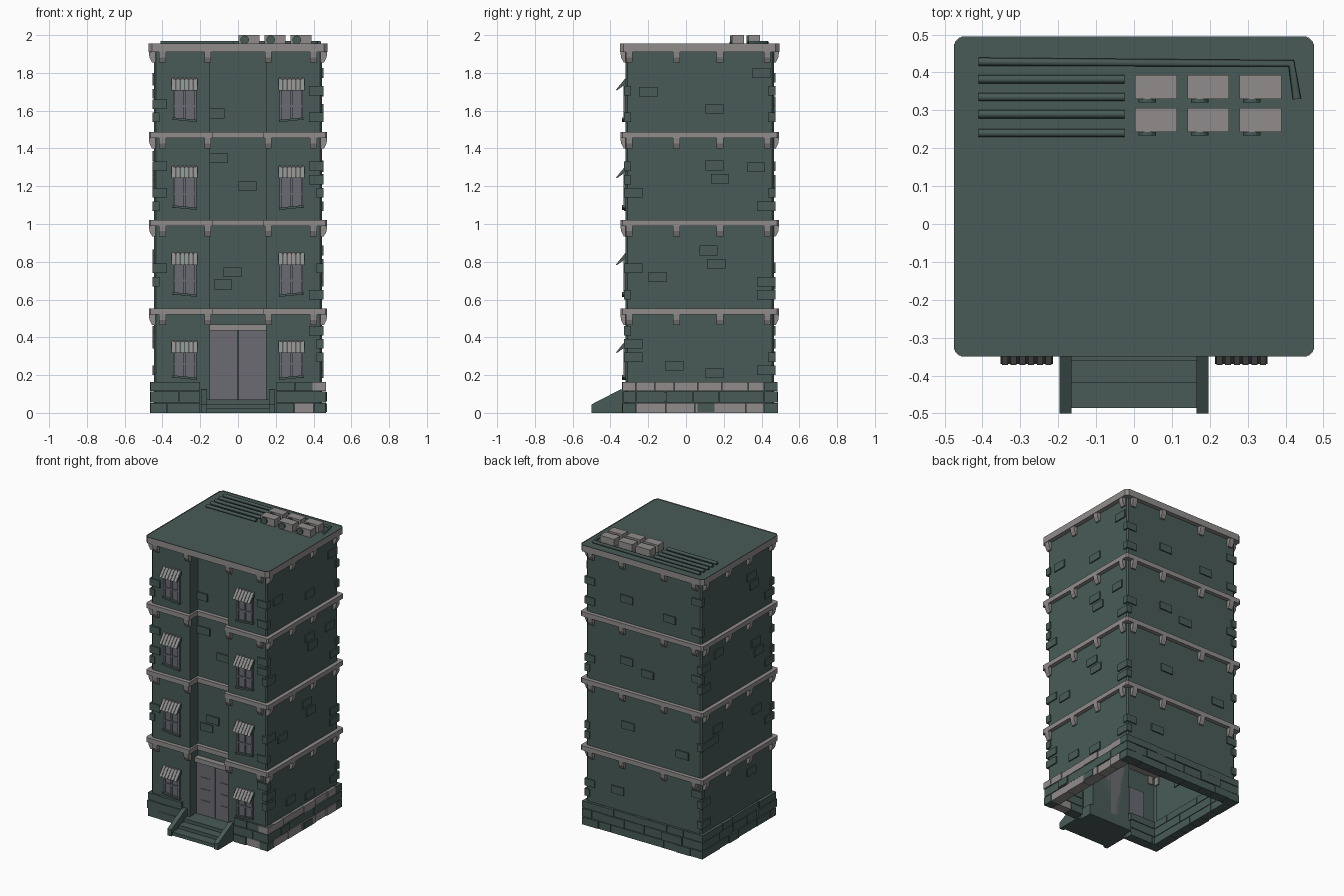
import bpy, bmesh, math, random
from mathutils import Matrix, Vector

random.seed(4)
if "Cube" in bpy.data.objects:
    bpy.data.objects.remove(bpy.data.objects["Cube"])


def material(name, r, g, b):
    m = bpy.data.materials.new(name)
    m.use_nodes = True
    m.diffuse_color = (r, g, b, 1)
    m.node_tree.nodes["Principled BSDF"].inputs["Base Color"].default_value = (r, g, b, 1)
    return m


GREEN = material("dark green stone", 0.065, 0.105, 0.095)
TRIM = material("warm grey trim", 0.28, 0.265, 0.26)
DOOR = material("door grey", 0.15, 0.147, 0.17)
GLASS = material("window grey", 0.14, 0.145, 0.17)


def finish(name, bm, mat):
    bmesh.ops.recalc_face_normals(bm, faces=bm.faces)
    mesh = bpy.data.meshes.new(name)
    bm.to_mesh(mesh)
    bm.free()
    mesh.materials.append(mat)
    ob = bpy.data.objects.new(name, mesh)
    bpy.context.collection.objects.link(ob)
    return ob


def add_box(bm, x0, x1, y0, y1, z0, z1):
    mid = Vector(((x0 + x1) / 2, (y0 + y1) / 2, (z0 + z1) / 2))
    size = Matrix.Diagonal((x1 - x0, y1 - y0, z1 - z0, 1))
    return bmesh.ops.create_cube(bm, size=1, matrix=Matrix.Translation(mid) @ size)["verts"]


def boxes(name, items, mat):
    bm = bmesh.new()
    for b in items:
        add_box(bm, *b)
    return finish(name, bm, mat)


def add_prism(bm, low, high, bottom=True):
    """Join two matching 3D outlines; leave the first one open if asked."""
    a = [bm.verts.new(p) for p in low]
    b = [bm.verts.new(p) for p in high]
    for i in range(len(a)):
        j = (i + 1) % len(a)
        bm.faces.new((a[i], a[j], b[j], b[i]))
    bm.faces.new(b)
    if bottom:
        bm.faces.new(a[::-1])


def slab(name, outline, z0, z1, mat, bottom=True):
    bm = bmesh.new()
    add_prism(bm, [(x, y, z0) for x, y in outline], [(x, y, z1) for x, y in outline], bottom)
    return finish(name, bm, mat)


W, F, B, R = 0.445, -0.32, 0.465, -0.23   # half width, front, back, recess wall
NOTCH = 0.148


def footprint(o, c=0.01):
    n = NOTCH - o / 2
    w, f, b = W + o, F - o, B + o
    return [(-w + c, f), (-n, f), (-n, R - o), (n, R - o), (n, f), (w - c, f), (w, f + c),
            (w, b - c), (w - c, b), (-w + c, b), (-w, b - c), (-w, f + c)]


def octagon(o, c):
    return [p for i, p in enumerate(footprint(o, c)) if i not in (1, 2, 3, 4)]


# Main shell, open underneath, and the floor ledges
slab("building_walls", footprint(0), 0.0, 1.93, GREEN, False)
LEVELS = (0.52, 0.99, 1.455)
for i, z in enumerate(LEVELS):
    slab("floor_ledge_%d" % (i + 1), footprint(0.027), z, z + 0.032, TRIM)

# Roof cornice with a raised rim around the flat roof
bm = bmesh.new()
add_prism(bm, [(x, y, 1.91) for x, y in octagon(0.03, 0.02)],
          [(x, y, 1.955) for x, y in octagon(0.03, 0.02)])
top = max(bm.faces, key=lambda f: f.calc_center_median().z)
bmesh.ops.inset_region(bm, faces=[top], thickness=0.018)
bmesh.ops.translate(bm, verts=top.verts, vec=(0, 0, -0.006))
top.material_index = 1
roof = finish("roof_cornice", bm, TRIM)
roof.data.materials.append(GREEN)

# Tapered corbels under every ledge
bm = bmesh.new()
SIDES = [(0, -1), (0, 1), (1, 0), (-1, 0)]
for z in LEVELS + (1.91,):
    for nx, ny in SIDES:
        for t in ((-0.40, -0.16, 0.16, 0.40) if ny else (-0.30, -0.05, 0.18, 0.43)):
            def at(along, out, h):
                if ny:
                    return (t + along, (F - out) if ny < 0 else (B + out), z - h)
                return (nx * (W + out), t + along, z - h)
            side = [(-0.01, 0), (0.027, 0), (0.024, 0.028), (0.01, 0.055), (-0.01, 0.055)]
            add_prism(bm, [at(-0.018, o, h) for o, h in side], [at(0.018, o, h) for o, h in side])
finish("corbels", bm, TRIM)

# Scattered wall bricks: (position along wall, height)
BRICKS = {
    "front": [(-0.12, 1.585), (-0.03, 0.745), (-0.08, 0.68), (-0.1, 1.35), (0.05, 1.2)],
    "right": [(-0.06, 0.25), (0.15, 0.21), (-0.15, 0.72), (0.12, 0.86), (0.16, 0.79), (0.15, 1.31),
              (0.18, 1.24), (0.37, 1.3), (-0.2, 1.7), (0.15, 1.61), (0.4, 1.8)],
    "left": [(0.28, 1.36), (-0.13, 1.28), (-0.16, 1.21), (-0.08, 1.76), (-0.11, 1.69), (0.29, 0.84),
             (0.33, 0.77), (-0.14, 0.81), (-0.08, 0.4)],
    "back": [(0.13, 1.65), (0.13, 1.22), (-0.03, 1.17), (0.12, 0.77), (-0.3, 0.68), (-0.2, 1.6), (0.2, 0.3)],
}
P, L, H = 0.008, 0.048, 0.026
for wall, spots in BRICKS.items():
    items = []
    for t, z in spots:
        if wall == "front":
            items.append((t - L, t + L, R - P, R + P, z - H, z + H))
        elif wall == "back":
            items.append((t - L, t + L, B - P, B + P, z - H, z + H))
        else:
            x = W if wall == "right" else -W
            items.append((x - P, x + P, t - L, t + L, z - H, z + H))
    boxes(wall.replace("right", "left_side").replace("left_side" if wall == "left" else "left", "right_side"
          if wall == "left" else "left") + "_wall_bricks", items, GREEN)

# Corner bricks, alternately long on one face and on the other
items = []
for sx in (-1, 1):
    for y, inward in ((F, 1), (B, -1)):
        for base in (0.2, 0.6, 1.07, 1.54):
            for k in range(4):
                if random.random() < 0.4:
                    continue
                z = base + k * 0.07
                lx, ly = random.choice(((0.07, 0.03), (0.03, 0.09)))
                xs = sorted((sx * (W + P), sx * (W - lx)))
                ys = sorted((y - inward * P, y + inward * ly))
                items.append((*xs, *ys, z, z + 0.05))
boxes("corner_bricks", items, GREEN)

# Stone base of three brick rows, with pale courses on the left side
ROWS = ((0.0, 0.052), (0.056, 0.112), (0.116, 0.163))
green, pale = [], []
X, YF, YB, D = W + 0.02, F - 0.017, B + 0.02, 0.07
for r, (z0, z1) in enumerate(ROWS):
    for start, end, kind in ((-X, -0.2, "f"), (0.2, X, "f"), (-X, X, "b"),
                             (YF + D, YB - D, "l"), (YF + D, YB - D, "r")):
        t = start
        while t < end - 0.001:
            stop = min(end, t + random.uniform(0.09, 0.16))
            if end - stop < 0.05:
                stop = end
            j = random.uniform(-0.006, 0.002)
            a, b = t + 0.001, stop - 0.001
            block = {"f": (a, b, YF - j, YF + D, z0, z1), "b": (a, b, YB - D, YB + j, z0, z1),
                     "r": (X - D, X + j, a, b, z0, z1), "l": (-X - j, -X + D, a, b, z0, z1)}[kind]
            light = (kind == "r" and r != 1) or (kind == "f" and random.random() < 0.1)
            (pale if light else green).append(block)
            t = stop
green += [(X, X + 0.005, -0.19, -0.1, 0.06, 0.11), (X, X + 0.005, 0.06, 0.15, 0.005, 0.05)]
pale.append((X - D, X + 0.002, YF, YF + D, 0.117, 0.162))
boxes("base_bricks", green, GREEN)
boxes("pale_base_bricks", pale, TRIM)

# Entrance stairs with sloped side walls
boxes("entrance_steps", [(-0.17, 0.17, y, R, z, z + 0.024) for y, z in
                         ((-0.485, 0.0), (-0.42, 0.024), (-0.36, 0.048))], GREEN)
bm = bmesh.new()
for s in (-1, 1):
    side = [(-0.5, 0), (F, 0), (F, 0.125), (-0.345, 0.125), (-0.5, 0.045)]
    add_prism(bm, [(s * 0.165, y, z) for y, z in side], [(s * 0.196, y, z) for y, z in side])
finish("stair_side_walls", bm, GREEN)

# Double door, lintel and small hinge strips
boxes("double_door", [(-0.147, -0.002, R - 0.02, R, 0.07, 0.437),
                      (0.002, 0.147, R - 0.02, R, 0.07, 0.437)], DOOR)
boxes("door_lintel", [(-0.153, 0.147, R - 0.04, R, 0.437, 0.468)], TRIM)
boxes("door_strips", [(s * 0.075 - 0.035, s * 0.075 + 0.035, R - 0.024, R - 0.01, z, z + 0.006)
                      for s in (-1, 1) for z in (0.17, 0.25, 0.33)], DOOR)

# Windows: pane, frame, sloping sill and striped awning
panes, frames = [], []
sills, hoods, slats = bmesh.new(), bmesh.new(), bmesh.new()
for z in (0.185, 0.625, 1.085, 1.55):
    tall = 0.195 if z < 0.2 else 0.22
    for x in (-0.283, 0.283):
        hw, zt = 0.062, z + tall
        panes.append((x - hw, x + hw, F - 0.004, F + 0.01, z, zt))
        for cx in (x - hw + 0.006, x, x + hw - 0.006):
            frames.append((cx - 0.006, cx + 0.006, F - 0.012, F, z, zt - 0.02))
        frames.append((x - hw, x + hw, F - 0.011, F, z + 0.07, z + 0.08))
        verts = add_box(sills, x - hw - 0.004, x + hw + 0.004, F - 0.02, F, z - 0.004, z + 0.008)
        bmesh.ops.rotate(sills, verts=verts, cent=(x, F, z), matrix=Matrix.Rotation(
            math.copysign(0.1, -x * -1) * -1, 3, "Y"))
        hood = [(F, zt), (F - 0.049, zt - 0.062), (F - 0.045, zt - 0.062), (F, zt - 0.03)]
        add_prism(hoods, [(x - 0.069, y, h) for y, h in hood], [(x + 0.069, y, h) for y, h in hood])
        slat = [(F, zt + 0.003), (F - 0.052, zt - 0.061), (F - 0.047, zt - 0.061), (F, zt - 0.004)]
        for k in range(6):
            c = x - 0.0575 + k * 0.023
            add_prism(slats, [(c - 0.008, y, h) for y, h in slat], [(c + 0.008, y, h) for y, h in slat])
boxes("window_panes", panes, GLASS)
boxes("window_frames", frames, GLASS)
finish("window_sills", sills, GREEN)
finish("awnings", hoods, GREEN)
finish("awning_slats", slats, TRIM)


# Rooftop pipes
def pipe(name, points):
    curve = bpy.data.curves.new(name, "CURVE")
    curve.dimensions = "3D"
    curve.bevel_depth = 0.011
    curve.bevel_resolution = 1
    curve.use_fill_caps = True
    line = curve.splines.new("POLY")
    line.points.add(len(points) - 1)
    for p, co in zip(line.points, points):
        p.co = (*co, 1)
    ob = bpy.data.objects.new(name, curve)
    curve.materials.append(GREEN)
    bpy.context.collection.objects.link(ob)


for i, y in enumerate((0.24, 0.29, 0.335, 0.382)):
    pipe("roof_pipe_%d" % (i + 1), [(-0.41, y, 1.96), (-0.025, y, 1.96)])
pipe("long_roof_pipe", [(-0.41, 0.428, 1.96), (0.415, 0.424, 1.96), (0.43, 0.33, 1.96)])

# Rooftop air units with round front fans
units, fans = [], bmesh.new()
for x in (0.003, 0.141, 0.279):
    for y in (0.243, 0.33):
        units.append((x, x + 0.11, y, y + 0.063, 1.948, 2.0))
        spin = Matrix.Translation((x + 0.032, y, 1.975)) @ Matrix.Rotation(math.pi / 2, 4, "X")
        bmesh.ops.create_cone(fans, cap_ends=True, segments=12, radius1=0.023, radius2=0.023,
                              depth=0.018, matrix=spin)
boxes("air_units", units, TRIM)
finish("air_unit_fans", fans, GREEN)
